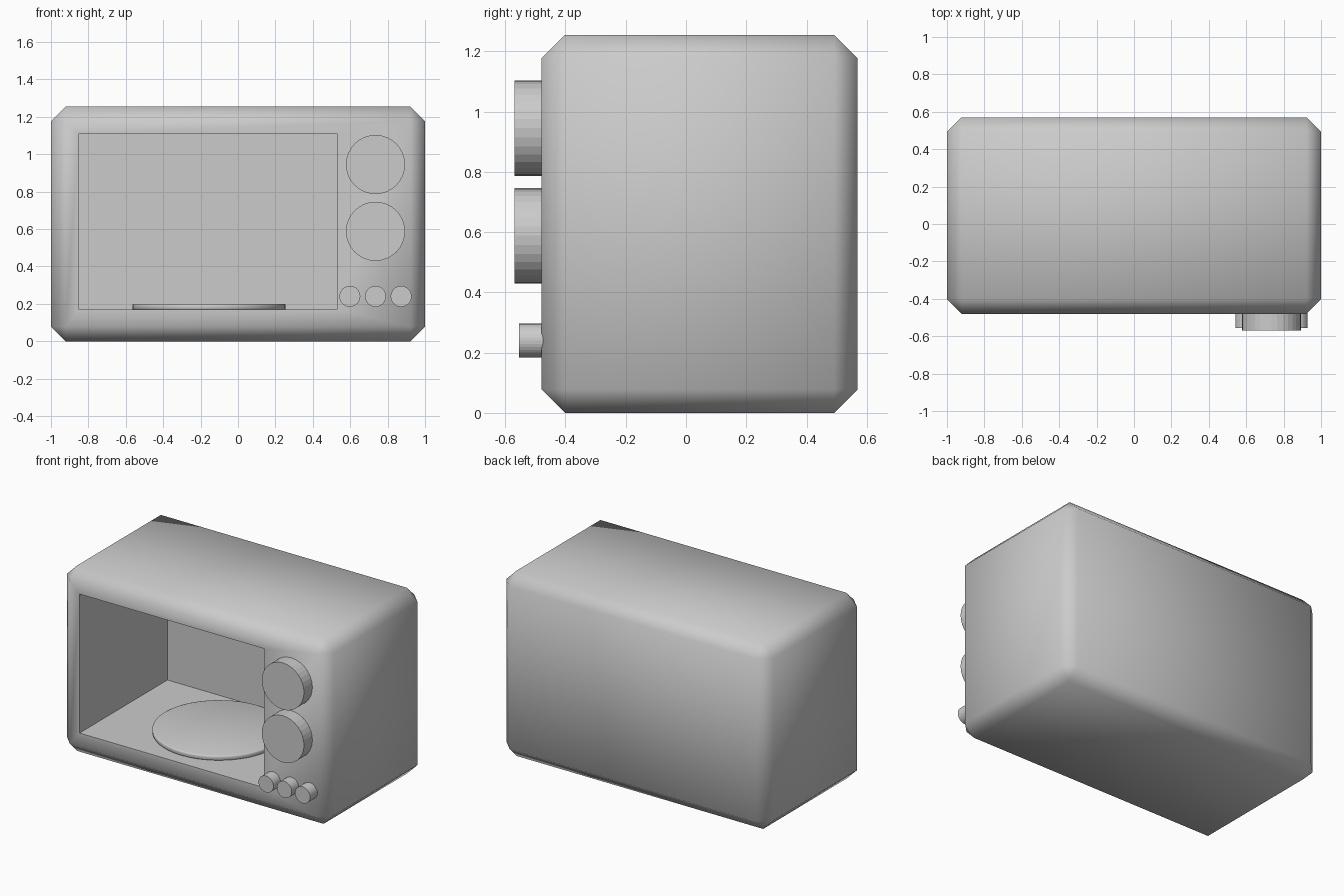
import bpy, math

if "Cube" in bpy.data.objects:
    bpy.data.objects.remove(bpy.data.objects["Cube"])

FRONT, BACK, TOP = -0.48, 0.57, 1.255


def box(name, lo, hi):
    bpy.ops.mesh.primitive_cube_add(size=1, location=[(a + b) / 2 for a, b in zip(lo, hi)])
    ob = bpy.context.object
    ob.name = name
    ob.scale = [b - a for a, b in zip(lo, hi)]
    bpy.ops.object.transform_apply(location=False, rotation=False, scale=True)
    return ob


def front_disc(name, x, z, radius, y_front):
    # Cylinder facing the front, sunk slightly into the panel
    y_back = FRONT + 0.02
    bpy.ops.mesh.primitive_cylinder_add(
        vertices=32, radius=radius, depth=y_back - y_front,
        location=(x, (y_front + y_back) / 2, z), rotation=(math.pi / 2, 0, 0))
    bpy.context.object.name = name


# Casing with chamfered edges and an open cooking chamber
casing = box("casing", (-1, FRONT, 0), (1, BACK, TOP))
chamfer = casing.modifiers.new("chamfer", 'BEVEL')
chamfer.width = 0.078
chamfer.segments = 1
bpy.ops.object.modifier_apply(modifier=chamfer.name)

cutter = box("chamber_cutter", (-0.85, FRONT - 0.2, 0.17), (0.53, 0.46, 1.11))
bpy.context.view_layer.objects.active = casing
cut = casing.modifiers.new("chamber", 'BOOLEAN')
cut.operation = 'DIFFERENCE'
cut.solver = 'EXACT'
cut.object = cutter
bpy.ops.object.modifier_apply(modifier=cut.name)
bpy.data.objects.remove(cutter)

bpy.ops.object.select_all(action='DESELECT')
casing.select_set(True)
bpy.ops.object.shade_smooth_by_angle(angle=math.radians(60))

# Turntable plate with a softened rim
bpy.ops.mesh.primitive_cylinder_add(vertices=48, radius=0.41, depth=0.032,
                                    location=(-0.155, 0.02, 0.184))
plate = bpy.context.object
plate.name = "turntable"
rim = plate.modifiers.new("rim", 'BEVEL')
rim.width = 0.008
rim.segments = 2
bpy.ops.object.modifier_apply(modifier=rim.name)
bpy.ops.object.shade_smooth_by_angle(angle=math.radians(50))

# Control dials
for i, z in enumerate((0.945, 0.588)):
    front_disc(f"dial_{i + 1}", 0.735, z, 0.158, -0.57)

# Row of push buttons
for i in range(3):
    front_disc(f"button_{i + 1}", 0.735 + (i - 1) * 0.137, 0.24, 0.056, -0.555)
